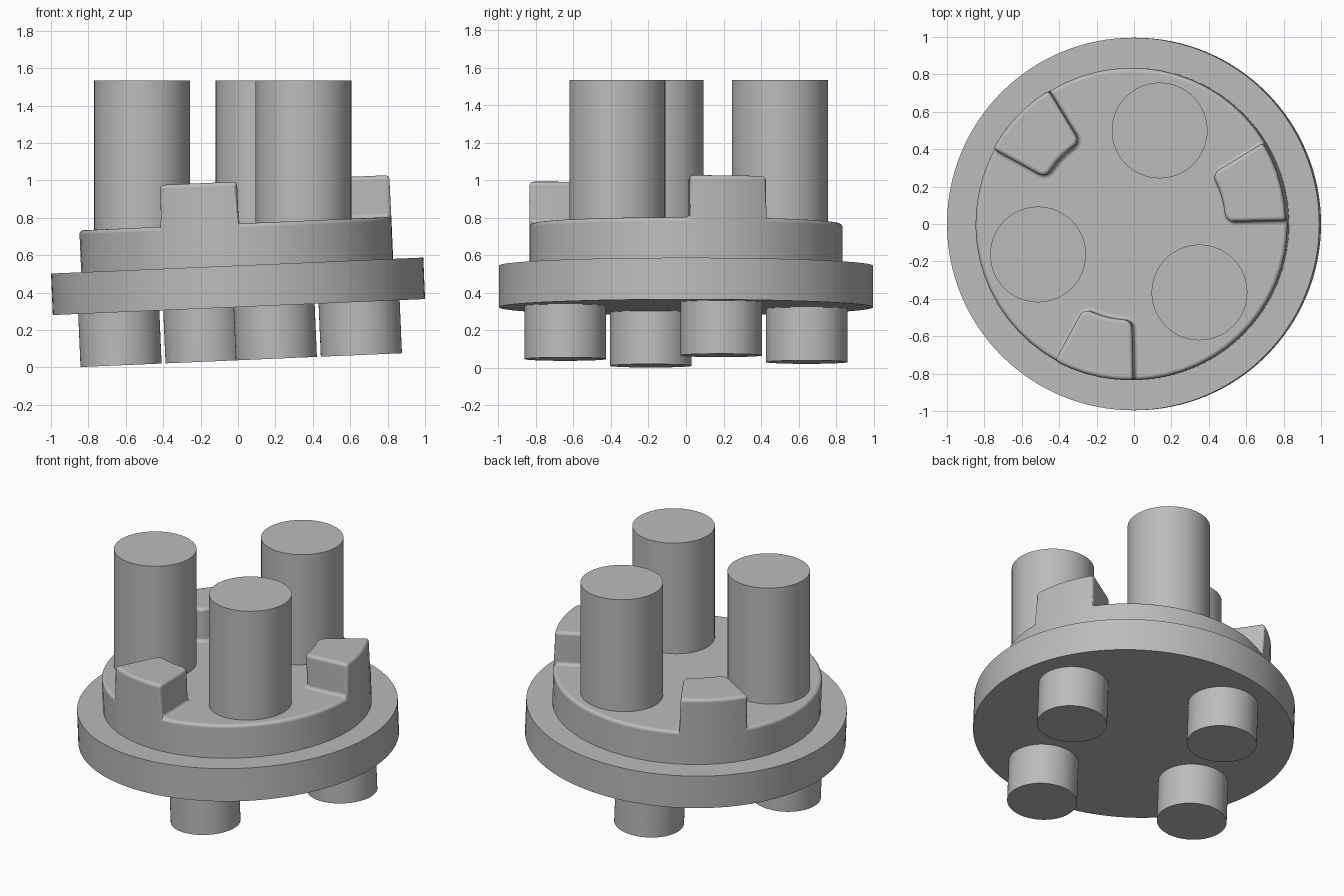
import bpy, bmesh
from math import radians, sin, cos
from mathutils import Matrix, Vector

cube = bpy.data.objects.get("Cube")
if cube:
    bpy.data.objects.remove(cube, do_unlink=True)

grey = bpy.data.materials.new("plain grey")
grey.use_nodes = True
colour = (0.5, 0.5, 0.5, 1)
grey.diffuse_color = colour
grey.node_tree.nodes["Principled BSDF"].inputs["Base Color"].default_value = colour

# The base leans slightly about y; the tall pins stay upright
TILT = Matrix.Translation((0.005, 0, 0.3225)) @ Matrix.Rotation(radians(-2.46), 4, "Y")


def add_object(name, bm, matrix):
    bmesh.ops.recalc_face_normals(bm, faces=bm.faces)
    mesh = bpy.data.meshes.new(name)
    bm.to_mesh(mesh)
    bm.free()
    mesh.materials.append(grey)
    obj = bpy.data.objects.new(name, mesh)
    bpy.context.collection.objects.link(obj)
    obj.matrix_world = matrix
    bpy.ops.object.select_all(action="DESELECT")
    obj.select_set(True)
    bpy.context.view_layer.objects.active = obj
    bpy.ops.object.shade_smooth_by_angle(angle=radians(30))
    return obj


def cylinder(name, x, y, radius, bottom, top, matrix, segments=64):
    bm = bmesh.new()
    bmesh.ops.create_cone(bm, cap_ends=True, segments=segments, radius1=radius,
                          radius2=radius, depth=top - bottom,
                          matrix=Matrix.Translation((x, y, (bottom + top) / 2)))
    return add_object(name, bm, matrix)


# Wide flange
cylinder("flange", 0, 0, 0.996, 0, 0.222, TILT, 128)

# Four short feet under the flange
for i in range(4):
    a = radians(16.3 + 90 * i)
    cylinder(f"foot_{i + 1}", 0.67 * cos(a), 0.67 * sin(a), 0.217, -0.284, 0.05, TILT)

# Three tall upright pins
for i, (x, y) in enumerate([(0.137, 0.5), (-0.513, -0.163), (0.35, -0.366)]):
    cylinder(f"tall_pin_{i + 1}", x, y, 0.256, 0.6, 1.535, Matrix())

# Hub with three raised wedge blocks, flush with its rim
STEPS, SPAN, START = 60, 5, 1.3
HUB_TOP, BLOCK_TOP, INNER, OUTER = 0.446, 0.67, 0.512, 0.835
bm = bmesh.new()


def ring(radius, z):
    angles = [radians(START + 360 * i / STEPS) for i in range(STEPS)]
    return [bm.verts.new((radius * cos(a), radius * sin(a), z)) for a in angles]


low, rim, core = ring(OUTER, 0.1), ring(OUTER, HUB_TOP), ring(INNER, HUB_TOP)
bm.faces.new(low)
bm.faces.new(core)
blocks = []
for i in range(STEPS):
    j = (i + 1) % STEPS
    bm.faces.new((low[i], low[j], rim[j], rim[i]))
    face = bm.faces.new((core[i], rim[i], rim[j], core[j]))
    if i % (STEPS // 3) < SPAN:
        blocks.append(face)
bmesh.ops.recalc_face_normals(bm, faces=bm.faces)
raised = bmesh.ops.extrude_face_region(bm, geom=blocks)["geom"]
bmesh.ops.delete(bm, geom=[f for f in blocks if f.is_valid], context="FACES_ONLY")
bmesh.ops.translate(bm, vec=Vector((0, 0, BLOCK_TOP - HUB_TOP)),
                    verts=[v for v in raised if isinstance(v, bmesh.types.BMVert)])
bmesh.ops.recalc_face_normals(bm, faces=bm.faces)
bmesh.ops.dissolve_limit(bm, angle_limit=radians(1), verts=bm.verts, edges=bm.edges)

# Round the two inner upright corners of each block
corners = []
for e in bm.edges:
    a, b = (v.co for v in e.verts)
    upright = (a - b).xy.length < 0.001
    if upright and a.xy.length < INNER + 0.01 and e.calc_face_angle(0) > 1:
        corners.append(e)
bmesh.ops.bevel(bm, geom=corners, offset=0.045, offset_type="OFFSET", segments=5,
                profile=0.5, affect="EDGES", clamp_overlap=False)
hub = add_object("hub_with_blocks", bm, TILT)

# Soft fillets on the rim and blocks
fillet = hub.modifiers.new("fillet", "BEVEL")
fillet.width = 0.022
fillet.segments = 4
fillet.limit_method = "ANGLE"
fillet.angle_limit = radians(35)
fillet.use_clamp_overlap = False
fillet.harden_normals = True
hub.modifiers.move(len(hub.modifiers) - 1, 0)
